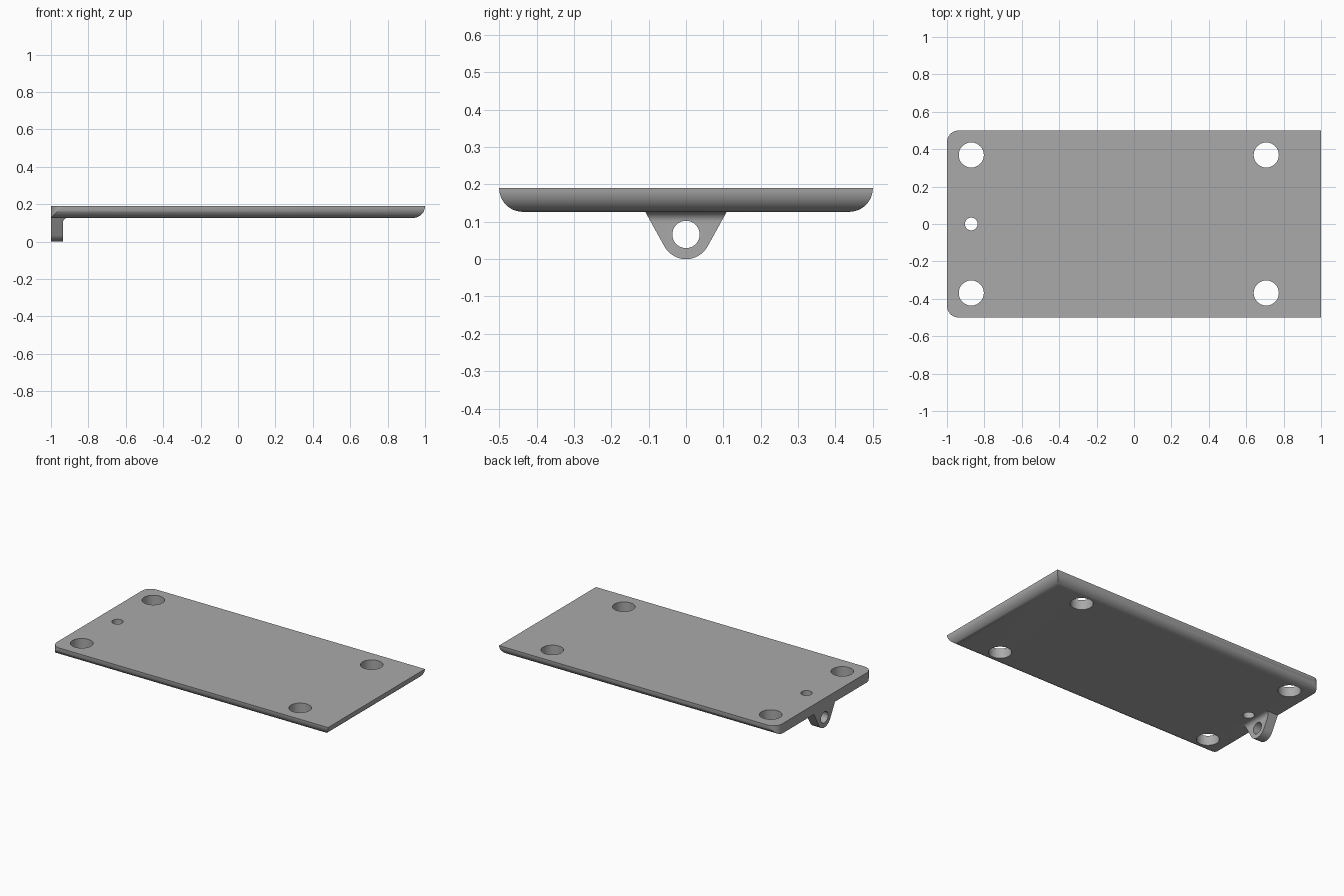
import bpy, bmesh
from math import sin, cos, tan, asin, sqrt, radians, pi

default = bpy.data.objects.get("Cube")
if default:
    bpy.data.objects.remove(default, do_unlink=True)

grey = bpy.data.materials.new("grey metal")
grey.use_nodes = True
grey.diffuse_color = (0.4, 0.4, 0.4, 1)
grey.node_tree.nodes["Principled BSDF"].inputs["Base Color"].default_value = (0.4, 0.4, 0.4, 1)

TOP, R = 0.19, 0.0635          # plate top, plate thickness and edge radius
UNDER = TOP - R                # underside of the plate
HALF_W = 0.5
STEPS = 12


def stack(name, loops):
    """Skin a pile of equally long loops into a closed solid."""
    bm = bmesh.new()
    rings = [[bm.verts.new(p) for p in loop] for loop in loops]
    n = len(rings[0])
    for a, b in zip(rings, rings[1:]):
        for i in range(n):
            j = (i + 1) % n
            bm.faces.new((a[i], a[j], b[j], b[i]))
    bm.faces.new(rings[0])
    bm.faces.new(rings[-1])
    bmesh.ops.remove_doubles(bm, verts=bm.verts, dist=1e-5)
    bmesh.ops.recalc_face_normals(bm, faces=bm.faces)
    mesh = bpy.data.meshes.new(name)
    bm.to_mesh(mesh)
    bm.free()
    mesh.materials.append(grey)
    obj = bpy.data.objects.new(name, mesh)
    bpy.context.collection.objects.link(obj)
    return obj


def drill(obj, centre, radius, rotation=(0, 0, 0)):
    """Cut a round hole and discard the cutter."""
    bpy.ops.mesh.primitive_cylinder_add(vertices=64, radius=radius, depth=0.3,
                                        location=centre, rotation=rotation)
    cutter = bpy.context.object
    cutter.hide_render = True
    cutter.data.materials.append(grey)
    mod = obj.modifiers.new("hole", 'BOOLEAN')
    mod.operation, mod.solver, mod.object = 'DIFFERENCE', 'EXACT', cutter
    bpy.context.view_layer.objects.active = obj
    bpy.ops.object.modifier_apply(modifier=mod.name)
    bpy.data.objects.remove(cutter, do_unlink=True)


def plate_loop(phi):
    """Outline at one level: two mitred corners, two rounded corners."""
    z = TOP - R * sin(phi)
    inset = R * (1 - cos(phi))
    corner = []
    for i in range(STEPS + 1):
        a = pi / 2 + phi + (pi / 2 - phi) * i / STEPS
        corner.append((-1 + R + R * cos(a), HALF_W - R + R * sin(a), z))
    mirrored = [(x, -y, z) for x, y, z in reversed(corner)]
    edge = HALF_W - inset
    return [(1 - inset, edge, z)] + corner + mirrored + [(1 - inset, -edge, z)]


# Plate with round-over on three lower edges
plate = stack("plate", [plate_loop(pi / 2 * i / STEPS) for i in range(STEPS + 1)])
for x in (-0.87, 0.707):
    for y in (-0.369, 0.369):
        drill(plate, (x, y, 0.16), 0.067)
drill(plate, (-0.87, 0, 0.16), 0.034)

# Hanging lug: round nose, tapered sides, fillet under the plate
NOSE, FILLET = 0.066, 0.026
LEAN = radians(29)
tangent_z = NOSE * (1 - sin(LEAN))


def lug_loop(z):
    if z < tangent_z:
        w = sqrt(max(0, NOSE ** 2 - (NOSE - z) ** 2))
    else:
        w = NOSE * cos(LEAN) + (z - tangent_z) * tan(LEAN)
    rise = max(0, z - UNDER + FILLET)
    face = -1 + R + FILLET - sqrt(max(0, FILLET ** 2 - rise ** 2))
    return [(-1, -w, z), (face, -w, z), (face, w, z), (-1, w, z)]


nose = [NOSE - NOSE * cos((pi / 2 - LEAN) * i / STEPS) for i in range(STEPS + 1)]
fillet = [UNDER - FILLET + FILLET * sin(pi / 2 * i / STEPS) for i in range(STEPS + 1)]
lug = stack("hanging_lug", [lug_loop(z) for z in nose + fillet])
drill(lug, (-1, 0, NOSE), 0.0365, (0, pi / 2, 0))

# Smooth the curved surfaces, keep the edges sharp
bpy.ops.object.select_all(action='DESELECT')
for obj in (plate, lug):
    obj.select_set(True)
bpy.context.view_layer.objects.active = plate
bpy.ops.object.shade_smooth_by_angle(angle=radians(30))
